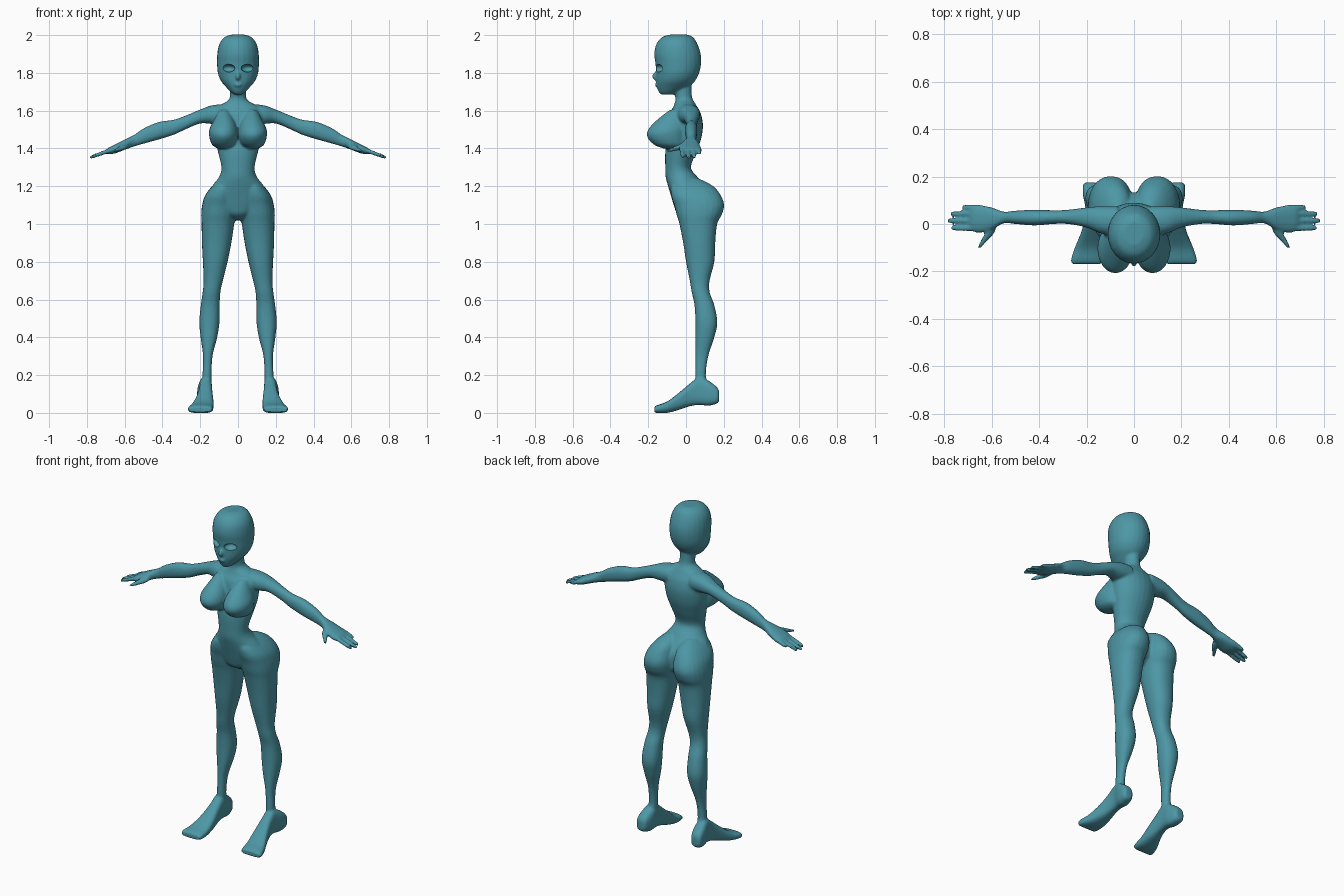
import bpy, bmesh, math
from mathutils import Vector

skin = bpy.data.materials.new("teal")
skin.diffuse_color = (0.075, 0.31, 0.38, 1)

parts = []


def finish(bm, name):
    bmesh.ops.recalc_face_normals(bm, faces=bm.faces)
    me = bpy.data.meshes.new(name)
    bm.to_mesh(me)
    bm.free()
    ob = bpy.data.objects.new(name, me)
    bpy.context.collection.objects.link(ob)
    me.materials.append(skin)
    return ob


def smooth_rows(rows, steps=4):
    # Catmull-Rom interpolation of the section table
    out = []
    for i in range(len(rows) - 1):
        p = [rows[max(0, min(len(rows) - 1, i + k))] for k in (-1, 0, 1, 2)]
        for s in range(steps):
            t = s / steps
            out.append([0.5 * (2 * b + (c - a) * t + (2 * a - 5 * b + 4 * c - d) * t * t
                               + (3 * b - a - 3 * c + d) * t ** 3) for a, b, c, d in zip(*p)])
    return out + [list(rows[-1])]


def loft(name, axis, rows, side=1, power=1.0, n=24):
    # rows: (position, min a, max a, min b, max b), a and b being the other two axes
    bm = bmesh.new()
    rings = []
    others = [k for k in range(3) if k != axis]
    for pos, a0, a1, b0, b1 in smooth_rows(rows):
        ring = []
        for i in range(n):
            t = 2 * math.pi * i / n
            c, s = math.cos(t), math.sin(t)
            v = Vector()
            v[axis] = pos
            v[others[0]] = (a0 + a1) / 2 + (a1 - a0) / 2 * math.copysign(abs(c) ** power, c)
            v[others[1]] = (b0 + b1) / 2 + (b1 - b0) / 2 * math.copysign(abs(s) ** power, s)
            v.x *= side
            ring.append(bm.verts.new(v))
        rings.append(ring)
    for r, q in zip(rings, rings[1:]):
        for i in range(n):
            j = (i + 1) % n
            bm.faces.new((r[i], r[j], q[j], q[i]))
    bm.faces.new(rings[0])
    bm.faces.new(rings[-1])
    ob = finish(bm, name)
    parts.append(ob)
    return ob


def ball(name, centre, radii):
    bm = bmesh.new()
    bmesh.ops.create_uvsphere(bm, u_segments=24, v_segments=16, radius=1)
    for v in bm.verts:
        v.co = Vector([c + r * x for c, r, x in zip(centre, radii, v.co)])
    return finish(bm, name)


# Head with nose and lips
loft("head", 2, [(z, -w, w, f, b) for z, w, f, b in (
    (2.002, .04, -.09, .01), (1.987, .075, -.13, .04), (1.95, .1, -.158, .062),
    (1.9, .11, -.168, .078), (1.85, .111, -.162, .08), (1.8, .107, -.158, .07),
    (1.76, .092, -.158, .05), (1.73, .068, -.155, .02), (1.7, .04, -.145, -.03),
    (1.685, .02, -.13, -.07))])
parts.append(ball("nose", (0, -.158, 1.782), (.014, .022, .022)))
parts.append(ball("lips", (0, -.153, 1.737), (.02, .012, .012)))

# Neck and torso
loft("torso", 2, [(z, -w, w, f, b) for z, w, f, b in (
    (1.74, .042, -.07, .03), (1.69, .042, -.06, .03), (1.66, .047, -.056, .036),
    (1.64, .075, -.06, .048), (1.615, .12, -.07, .062), (1.58, .14, -.09, .08),
    (1.52, .132, -.1, .09), (1.45, .122, -.1, .08), (1.38, .106, -.11, .055),
    (1.3, .088, -.11, .026), (1.25, .1, -.108, .06), (1.2, .138, -.095, .1),
    (1.15, .16, -.08, .13), (1.09, .14, -.062, .13), (1.05, .09, -.045, .12),
    (1.02, .03, 0, .08))])

for s, tag in ((1, "left"), (-1, "right")):
    loft(tag + "_breast", 2, (
        (1.605, .05, .1, -.085, 0), (1.55, .02, .128, -.155, 0), (1.5, .005, .152, -.2, 0),
        (1.46, .004, .152, -.205, 0), (1.42, .018, .138, -.17, 0), (1.4, .05, .11, -.12, 0)), s)
    # Leg, from buttock to ankle
    loft(tag + "_leg", 2, (
        (1.24, .04, .09, -.05, .07), (1.2, .01, .138, -.08, .145), (1.15, .004, .175, -.078, .185),
        (1.1, .004, .19, -.062, .202), (1.05, .01, .195, -.05, .19), (1.0, .02, .193, -.035, .165),
        (.9, .035, .191, -.015, .155), (.8, .055, .186, 0, .15), (.7, .08, .182, .02, .125),
        (.64, .093, .187, .03, .125), (.57, .097, .197, .045, .15), (.48, .098, .205, .05, .166),
        (.4, .11, .198, .05, .15), (.3, .135, .185, .05, .118), (.2, .14, .188, .05, .105),
        (.12, .14, .19, .05, .12)), s, .9)
    # Foot, from heel to toes
    loft(tag + "_foot", 1, (
        (.176, .165, .2, .065, .11), (.165, .15, .215, .05, .135), (.12, .137, .215, .038, .17),
        (.07, .137, .205, .042, .19), (.02, .135, .208, .035, .155), (-.04, .13, .225, .015, .105),
        (-.1, .13, .25, 0, .06), (-.15, .133, .266, -.001, .042), (-.168, .138, .264, .003, .033)), s, .7)
    # Arm and palm
    loft(tag + "_arm", 0, (
        (.07, -.05, .075, 1.53, 1.635), (.14, -.04, .075, 1.53, 1.628), (.2, -.015, .07, 1.532, 1.606),
        (.28, 0, .06, 1.5, 1.573), (.34, 0, .058, 1.472, 1.552), (.42, -.006, .06, 1.447, 1.54),
        (.5, 0, .056, 1.425, 1.506), (.55, .003, .052, 1.41, 1.472), (.6, -.025, .07, 1.393, 1.447),
        (.65, -.037, .08, 1.374, 1.422), (.68, -.032, .08, 1.37, 1.407),
        (.695, -.02, .07, 1.372, 1.396)), s, .9)
    # Fingers and thumb
    for i, (y, tip) in enumerate(((.071, .725), (.044, .775), (.014, .785), (-.018, .772))):
        loft(f"{tag}_finger_{i}", 0, [
            (x, y - r, y + r, z - r, z + r)
            for x, r in ((.65, .012), (.7, .012), (tip - .015, .0105), (tip, .007))
            for z in (1.4 - (x - .65) * .36,)], s, n=12)
    loft(tag + "_thumb", 1, (
        (0, .575, .62, 1.4, 1.435), (-.04, .59, .63, 1.39, 1.42), (-.075, .622, .65, 1.383, 1.405),
        (-.1, .645, .66, 1.38, 1.395)), s, n=12)

# Fuse everything into one skin
with bpy.context.temp_override(active_object=parts[0], object=parts[0],
                               selected_objects=parts, selected_editable_objects=parts):
    bpy.ops.object.join()
body = parts[0]
body.name = "body"
remesh = body.modifiers.new("fuse", 'REMESH')
remesh.mode = 'VOXEL'
remesh.voxel_size = 0.007
soften = body.modifiers.new("soften", 'SMOOTH')
soften.factor = 0.5
soften.iterations = 3

# Hollow eye openings
cutters = [ball("eye_cutter", (x, -.15, 1.825), (.036, .04, .021)) for x in (.052, -.052)]
for c in cutters:
    c.hide_render = True
    m = body.modifiers.new("eye_opening", 'BOOLEAN')
    m.operation = 'DIFFERENCE'
    m.solver = 'EXACT'
    m.object = c

bpy.ops.object.select_all(action='DESELECT')
bpy.context.view_layer.objects.active = body
body.select_set(True)
for m in [m.name for m in body.modifiers]:
    bpy.ops.object.modifier_apply(modifier=m)
for c in cutters:
    bpy.data.objects.remove(c)
body.data.materials.clear()
body.data.materials.append(skin)
bpy.ops.object.shade_smooth_by_angle(angle=math.radians(40))
